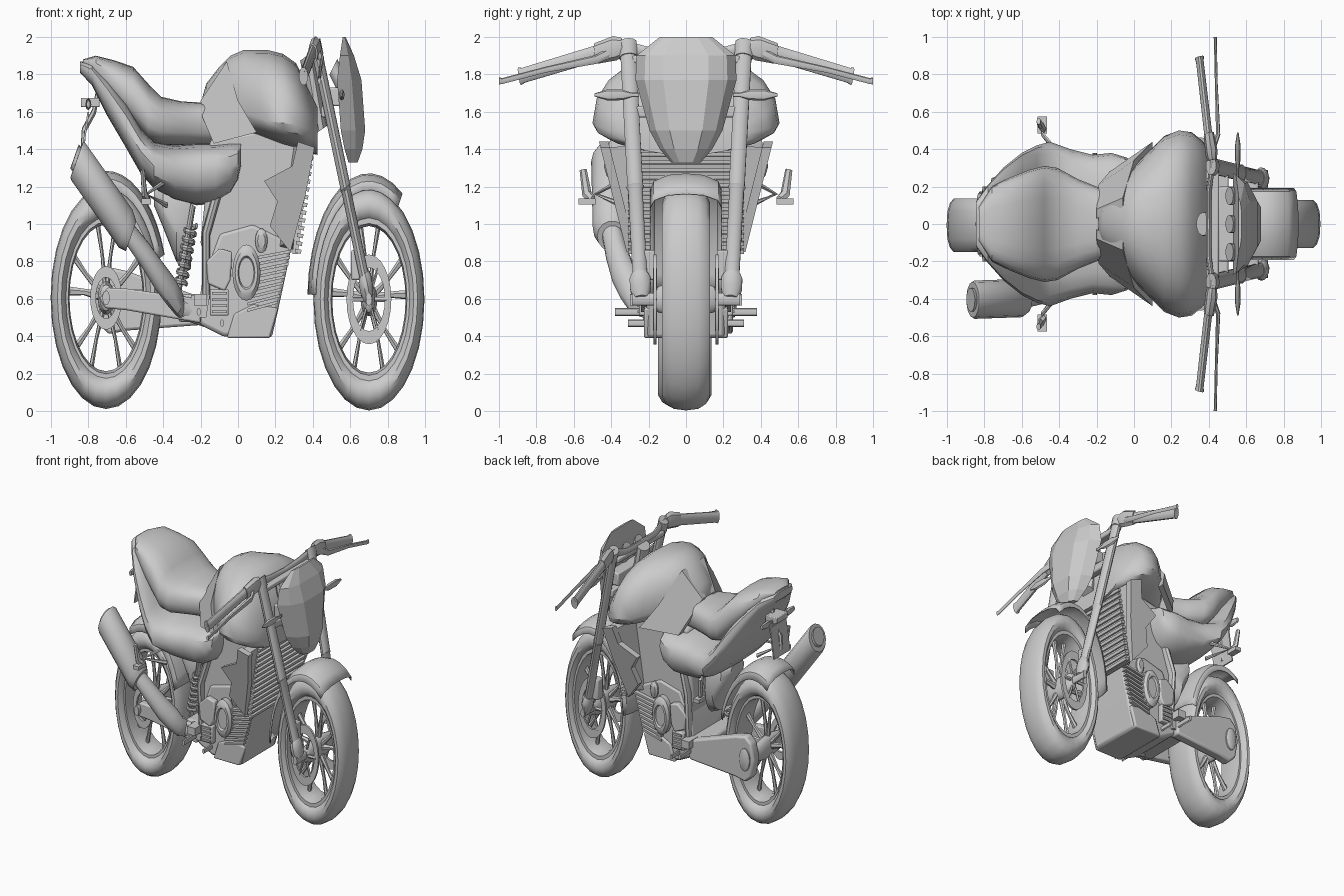
import bpy, bmesh, math
from mathutils import Vector
from math import sin, cos, pi, radians

S = Vector((1, 1.6, 2.0))   # the model is stretched: round tubes are built unstretched, then scaled


def loft(name, rings, closed=True, caps=True, loop=False, thick=0):
    bm = bmesh.new()
    vs = [[bm.verts.new(p) for p in r] for r in rings]
    n, m = len(rings), len(rings[0])
    for i in range(n if loop else n - 1):
        a, b = vs[i], vs[(i + 1) % n]
        for j in range(m if closed else m - 1):
            k = (j + 1) % m
            bm.faces.new((a[j], a[k], b[k], b[j]))
    if caps and not loop:
        bm.faces.new(vs[0])
        bm.faces.new(vs[-1][::-1])
    bmesh.ops.recalc_face_normals(bm, faces=bm.faces)
    me = bpy.data.meshes.new(name)
    bm.to_mesh(me)
    bm.free()
    ob = bpy.data.objects.new(name, me)
    bpy.context.collection.objects.link(ob)
    if thick:
        mod = ob.modifiers.new("Solidify", 'SOLIDIFY')
        mod.thickness, mod.offset = thick, 0
    return ob


def tube(name, pts, r, n=10):
    P = [Vector((p[0] / S.x, p[1] / S.y, p[2] / S.z)) for p in pts]
    rs = r if isinstance(r, (list, tuple)) else [r] * len(P)
    rings, u = [], None
    for i, p in enumerate(P):
        t = (P[min(i + 1, len(P) - 1)] - P[max(i - 1, 0)]).normalized()
        if u is None:
            u = t.orthogonal()
        u = (u - t * u.dot(t)).normalized()
        v = t.cross(u)
        rings.append([(p + (u * cos(a) + v * sin(a)) * rs[i]) * S
                      for a in (2 * pi * k / n for k in range(n))])
    return loft(name, rings)


def plate(name, prof, y0, y1, bevel=0.0):
    ob = loft(name, [[(x, y, z) for x, z in prof] for y in (y0, y1)])
    if bevel:
        mod = ob.modifiers.new("Bevel", 'BEVEL')
        mod.width, mod.segments = bevel, 2
    return ob


def box(name, x, y, z, dx, dy, dz, bevel=0.0):
    return plate(name, [(x - dx / 2, z - dz / 2), (x + dx / 2, z - dz / 2), (x + dx / 2, z + dz / 2),
                        (x - dx / 2, z + dz / 2)], y - dy / 2, y + dy / 2, bevel)


def lathe(name, c, prof, n=28, loop=False, kz=2.0, s=1):
    return loft(name, [[(c[0] + r * cos(a), c[1] + s * y, c[2] + kz * r * sin(a))
                        for a in (2 * pi * k / n for k in range(n))] for r, y in prof], loop=loop)


def body(name, stations, n=20, e=0.9):
    # rounded sections along x: (x, top, widest height, bottom, half width)
    f = lambda v: math.copysign(abs(v) ** e, v)
    return loft(name, [[(x, w * f(cos(a)), zm + f(sin(a)) * ((zt - zm) if sin(a) > 0 else (zm - zb)))
                        for a in (2 * pi * k / n for k in range(n))] for x, zt, zm, zb, w in stations])


def fender(name, c, r, a0, a1, w, drop):
    rings = []
    for i in range(13):
        a = radians(a0 + (a1 - a0) * i / 12)
        rings.append([(c[0] + q * cos(a), y * w, c[2] + 2.05 * q * sin(a)) for q, y in
                      ((r - drop, -1), (r - .02, -.9), (r - .004, -.5), (r, 0),
                       (r - .004, .5), (r - .02, .9), (r - drop, 1))])
    return loft(name, rings, closed=False, caps=False, thick=.006)


# wheels: tyre, rim, hub, paired spokes, discs
for nm, c, hw in (("front", (.70, 0, .597), .13), ("rear", (-.705, -.007, .605), .145)):
    t = [(.25 + .047 * cos(a), hw * math.copysign(abs(sin(a)) ** .8, sin(a)))
         for a in (2 * pi * k / 14 for k in range(14))]
    lathe(nm + "_tyre", c, t, loop=True)
    lathe(nm + "_rim", c, [(.218, -.1), (.218, .1), (.203, .1), (.196, .04), (.196, -.04), (.203, -.1)], loop=True)
    lathe(nm + "_hub", c, [(.02, -.17), (.035, -.15), (.045, -.05), (.045, .05), (.035, .15), (.02, .17)], 16)
    for i in range(10):
        a = 2 * pi * (i // 2) / 5 + .3
        b = a + (.24 if i % 2 else -.24)
        a += .15 if i % 2 else -.15
        tube(f"{nm}_spoke_{i}", [(c[0] + r * cos(g), c[1], c[2] + 2 * r * sin(g)) for r, g in
                                 ((.03, a), (.12, (a + b) / 2), (.207, b))], [.014, .009, .013], 6)
for s in (1, -1):
    lathe(f"front_disc_{s}", (.70, s * .165, .597), [(.12, -.008), (.12, .008), (.085, .008), (.085, -.008)], 24, True)
    for i in range(6):
        a = i * pi / 3
        tube(f"disc_arm_{s}_{i}", [(.7 + r * cos(a), s * .165, .597 + 2 * r * sin(a)) for r in (.03, .095)], .007, 5)
lathe("rear_disc", (-.705, -.17, .605), [(.085, -.01), (.085, .01), (.055, .01), (.055, -.01)], 24, True)
tube("front_axle", [(.7, -.29, .597), (.7, .29, .597)], .017)
tube("rear_axle", [(-.705, -.26, .605), (-.705, .26, .605)], .02)
fender("front_fender", (.7, 0, .6), .326, 178, 57, .19, .042)
fender("rear_fender", (-.705, 0, .605), .33, 20, 115, .17, .045)

# tank, seat, side and tail panel
body("fuel_tank", [(-.19, 1.68, 1.6, 1.52, .06), (-.17, 1.75, 1.6, 1.46, .11), (-.1, 1.84, 1.6, 1.45, .19),
                   (-.04, 1.9, 1.6, 1.46, .26), (.03, 1.93, 1.6, 1.48, .34), (.1, 1.93, 1.57, 1.47, .41),
                   (.16, 1.93, 1.55, 1.45, .47), (.24, 1.91, 1.54, 1.42, .5), (.31, 1.86, 1.53, 1.4, .49),
                   (.37, 1.74, 1.51, 1.38, .44), (.425, 1.63, 1.49, 1.37, .34)])
for s in (1, -1):
    loft(f"tank_rear_cover_{s}", [[(-.06, s * (.13 + d), 1.87), (-.2, s * (.07 + d), 1.66), (-.19, s * (.2 + d), 1.57),
                                   (-.13, s * (.27 + d), 1.43), (.1, s * (.43 + d), 1.49), (.0, s * (.33 + d), 1.66)]
                                  for d in (-.04, .01)])
body("seat", [(-.83, 1.88, 1.86, 1.83, .09), (-.76, 1.9, 1.83, 1.77, .2), (-.66, 1.875, 1.75, 1.64, .25),
              (-.56, 1.84, 1.67, 1.53, .29), (-.48, 1.75, 1.58, 1.44, .31), (-.41, 1.68, 1.55, 1.42, .3),
              (-.3, 1.655, 1.54, 1.42, .24), (-.2, 1.65, 1.54, 1.42, .2), (-.1, 1.66, 1.54, 1.42, .17)], e=.7)
body("tail_side_panel", [(-.845, 1.87, 1.84, 1.81, .12), (-.78, 1.86, 1.8, 1.74, .21), (-.7, 1.78, 1.68, 1.58, .3),
                         (-.6, 1.66, 1.52, 1.41, .38), (-.52, 1.52, 1.39, 1.27, .42), (-.45, 1.44, 1.31, 1.19, .44),
                         (-.34, 1.42, 1.28, 1.13, .4), (-.22, 1.43, 1.28, 1.1, .37), (-.12, 1.43, 1.29, 1.11, .38),
                         (-.04, 1.44, 1.3, 1.16, .355), (0, 1.44, 1.33, 1.23, .33), (.015, 1.44, 1.36, 1.3, .28)], e=.7)

# headlight cowl with flat facets, gauges behind it
cowl = loft("headlight_cowl", [[(xb, -w, z), (xb * .4 + xf * .6, -w * .82, z), (xf, -w * .45, z), (xf, w * .45, z),
                                (xb * .4 + xf * .6, w * .82, z), (xb, w, z)] for z, xf, xb, w in
                               ((2.0, .575, .56, .14), (1.9, .62, .545, .265), (1.77, .66, .53, .27),
                                (1.5, .68, .55, .195), (1.4, .665, .57, .14), (1.33, .64, .59, .08))])
for i in (-1, 0, 1):
    tube(f"gauge_{i}", [(.55, i * .15, 1.76), (.51, i * .15, 1.84)], .03, 14)
box("cowl_bracket", .5, 0, 1.68, .1, .4, .1, .01)

# forks, clamps, bars, levers, front signals
for s in (1, -1):
    n = "left" if s > 0 else "right"
    fk = lambda t: (.42 + .28 * t, s * (.31 - .07 * t), 1.93 - 1.33 * t)
    tube(f"fork_{n}", [fk(0), fk(.55), fk(.551), fk(.56), fk(.93)], [.027, .027, .03, .025, .025], 12)
    tube(f"fork_foot_{n}", [fk(.9), fk(.92), fk(.96), fk(1.0)], [.028, .036, .036, .026], 12)
    tube(f"fork_cap_{n}", [fk(-.03), fk(.03)], .031, 12)
    box(f"caliper_{n}", .635, s * .2, .78, .06, .07, .16, .01)
    tube(f"handlebar_{n}", [(.40, 0, 1.9), (.40, s * .18, 1.91), (.42, s * .32, 1.95), (.40, s * .45, 1.92),
                            (.35, s * .89, 1.79)], .015)
    tube(f"grip_{n}", [(.398, s * .47, 1.915), (.352, s * .87, 1.795), (.35, s * .89, 1.79)], [.022, .021, .025], 12)
    tube(f"switch_block_{n}", [(.417, s * .34, 1.945), (.415, s * .38, 1.94), (.4, s * .48, 1.912)], [.025, .033, .028], 8)
    tube(f"lever_{n}", [(.42, s * .4, 1.92), (.45, s * .48, 1.88), (.44, s * .75, 1.825), (.435, s * .98, 1.765),
                        (.435, s, 1.765)], [.014, .012, .008, .008, .01], 6)
    tube(f"front_signal_{n}", [(.555, s * .25, 1.69), (.555, s * .29, 1.69), (.555, s * .34, 1.69),
                               (.555, s * .42, 1.69), (.555, s * .49, 1.69)], [.006, .006, .014, .015, .004], 8)
box("upper_clamp", .42, 0, 1.88, .07, .58, .04, .01)
box("lower_clamp", .475, 0, 1.6, .06, .56, .06, .01)
tube("steering_head", [(.37, 0, 1.9), (.44, 0, 1.5)], .04)

# frame body, engine block and its covers
plate("frame_body", [(-.15, 1.45), (.1, 1.5), (.37, 1.42), (.33, 1.1), (.27, .8), (-.15, .75), (-.2, .9), (-.17, 1.2)],
      -.2, .2, .02)
plate("crankcase", [(-.22, .5), (-.2, .46), (-.08, .4), (.18, .39), (.21, .52), (.26, .75), (.29, .9), (.08, 1.0),
                    (-.1, .95), (-.19, .7)], -.21, .21, .02)
plate("belly_pan", [(-.06, .39), (.17, .39), (.215, .55), (.08, .57), (-.02, .52)], -.225, .225, .01)
box("peg_crossbar", -.2, 0, .595, .07, .6, .06)
for s in (1, -1):
    n = "left" if s > 0 else "right"
    lathe(f"clutch_cover_{n}", (.045, s * .24, .74), [(.075, -.06), (.075, .01), (.06, .03), (.045, .03),
                                                     (.04, .015), (.02, .015)], 20, s=s)
    lathe(f"round_plug_{n}", (.125, s * .2, .91), [(.035, -.05), (.033, .02), (.02, .035)], 14, s=s)
    plate(f"gear_cover_{n}", [(-.16, .68), (-.17, .8), (-.1, .87), (-.03, .85), (-.04, .7), (-.07, .64)],
          s * .2, s * .25, .01)
    box(f"vent_box_{n}", -.1, s * .225, .58, .1, .05, .14, .008)
    for i in range(4):
        box(f"vent_rib_{n}_{i}", -.1, s * .25, .53 + .033 * i, .08, .02, .014)
    # engine fins
    for i in range(9):
        z = .56 + .034 * i
        plate(f"fin_{n}_{i}", [(.05, z - .03), (.215 + .009 * i, z + .015), (.215 + .009 * i, z + .031), (.05, z - .014)],
              s * .2, s * .24)
    # radiator shroud: sharp arrow shape, leaning outwards to the top
    lean = lambda z: .465 - .25 * (1.44 - z)
    arrow = [(.41, 1.41), (.32, 1.44), (.29, 1.31), (.14, 1.23), (.21, 1.12), (.17, .99), (.28, .85), (.36, 1.15)]
    ob = loft(f"radiator_shroud_{n}", [[(x, s * (lean(z) + d), z) for x, z in arrow] for d in (-.05, 0)])
    loft(f"shroud_inner_{n}", [[(x, s * y, z) for x, y, z in q] for q in (
        [(.39, .2, 1.42), (.3, .2, 1.42), (.22, .2, .88), (.3, .2, .86)],
        [(.39, .44, 1.41), (.32, .44, 1.41), (.26, .3, .9), (.29, .3, .88)])])
    # foot pegs and hangers
    tube(f"foot_peg_{n}", [(-.21, s * .18, .53), (-.21, s * .38, .53)], .011, 8)
    tube(f"foot_lever_{n}", [(-.085, s * .18, .47), (-.085, s * .31, .47)], .01, 8)
    plate(f"peg_hanger_{n}", [(-.25, .62), (-.25, .5), (-.17, .5), (-.15, .62)], s * .19, s * .23)
    tube(f"passenger_strut_{n}", [(-.37, s * .34, 1.24), (-.49, s * .48, 1.16), (-.38, s * .34, 1.1)], .009, 6)
    tube(f"passenger_peg_{n}", [(-.48, s * .5, 1.13), (-.5, s * .53, 1.16), (-.51, s * .55, 1.29)], [.013, .016, .012], 6)
    box(f"passenger_peg_base_{n}", -.49, s * .53, 1.12, .05, .09, .03)
    tube(f"frame_tube_{n}", [(-.1, s * .2, 1.2), (-.17, s * .22, .95), (-.17, s * .2, .6)], .022, 8)
    tube(f"rear_signal_{n}", [(-.8, s * .05, 1.64), (-.8, s * .1, 1.64), (-.8, s * .13, 1.64), (-.8, s * .2, 1.64)],
         [.006, .006, .016, .01], 8)

# radiator and slats
plate("radiator", [(.36, 1.42), (.39, 1.42), (.32, .84), (.29, .84)], -.3, .3)
for i in range(14):
    t = i / 13
    x, z = .395 - .07 * t, 1.4 - .54 * t
    plate(f"radiator_slat_{i}", [(x - .02, z - .012), (x + .01, z - .02), (x + .015, z + .002), (x - .02, z + .008)],
          -.31, .31)

# swing arm, shock, inner guard
plate("swing_arm_right", [(-.74, .6), (-.7, .66), (-.6, .655), (-.2, .6), (-.2, .47), (-.6, .54), (-.71, .55)],
      -.23, -.17, .01)
plate("swing_arm_left", [(-.765, .6), (-.74, .72), (-.69, .77), (-.6, .75), (-.2, .61), (-.2, .46), (-.6, .43),
                         (-.69, .41), (-.74, .46)], .17, .25, .015)
lathe("chain_cover_cap", (-.69, .25, .59), [(.045, -.02), (.045, .01), (.03, .02)], 16)
box("swing_pivot", -.25, 0, .55, .14, .4, .15, .02)
tube("shock_rod", [(-.24, -.13, 1.1), (-.32, -.13, .62)], .014)
tube("shock_spring", [(-.25 - .055 * k / 56 + .03 * cos(k * pi / 4), -.13 + .05 * sin(k * pi / 4), .99 - .31 * k / 56)
                      for k in range(57)], .008, 6)
body("inner_guard", [(-.45, 1.2, 1.16, 1.1, .08), (-.4, 1.24, 1.1, .98, .14), (-.33, 1.26, 1.0, .8, .15),
                     (-.25, 1.24, 1.0, .76, .12)])

# exhaust on the right side
mu = lambda t: (-.862 + .29 * t, -.405 + .01 * t, 1.345 - .41 * t)
tube("muffler", [mu(0), mu(.03), mu(.9), mu(1)], [.06, .064, .064, .05], 14)
tube("muffler_tip", [mu(-.04), mu(.1)], .04, 12)
tube("exhaust_pipe", [mu(.97), (-.5, -.37, .84), (-.42, -.33, .72), (-.36, -.29, .64), (-.32, -.26, .58),
                      (-.3, -.2, .55), (-.15, -.15, .5)], [.034, .038, .042, .042, .036, .03, .03], 12)

# tail bracket and number plate (blank)
box("tail_bracket", -.79, 0, 1.65, .1, .14, .05, .006)
tube("plate_arm", [(-.74, 0, 1.75), (-.77, 0, 1.6), (-.825, 0, 1.5), (-.83, 0, 1.4)], .012, 6)
plate("number_plate", [(-.805, 1.6), (-.795, 1.6), (-.83, 1.36), (-.84, 1.36)], -.1, .1)

# smooth shading with sharp edges kept; the cowl stays faceted
for ob in bpy.context.scene.objects:
    ob.select_set(True)
    bpy.context.view_layer.objects.active = ob
bpy.ops.object.shade_smooth_by_angle(angle=radians(36))
for p in cowl.data.polygons:
    p.use_smooth = False
